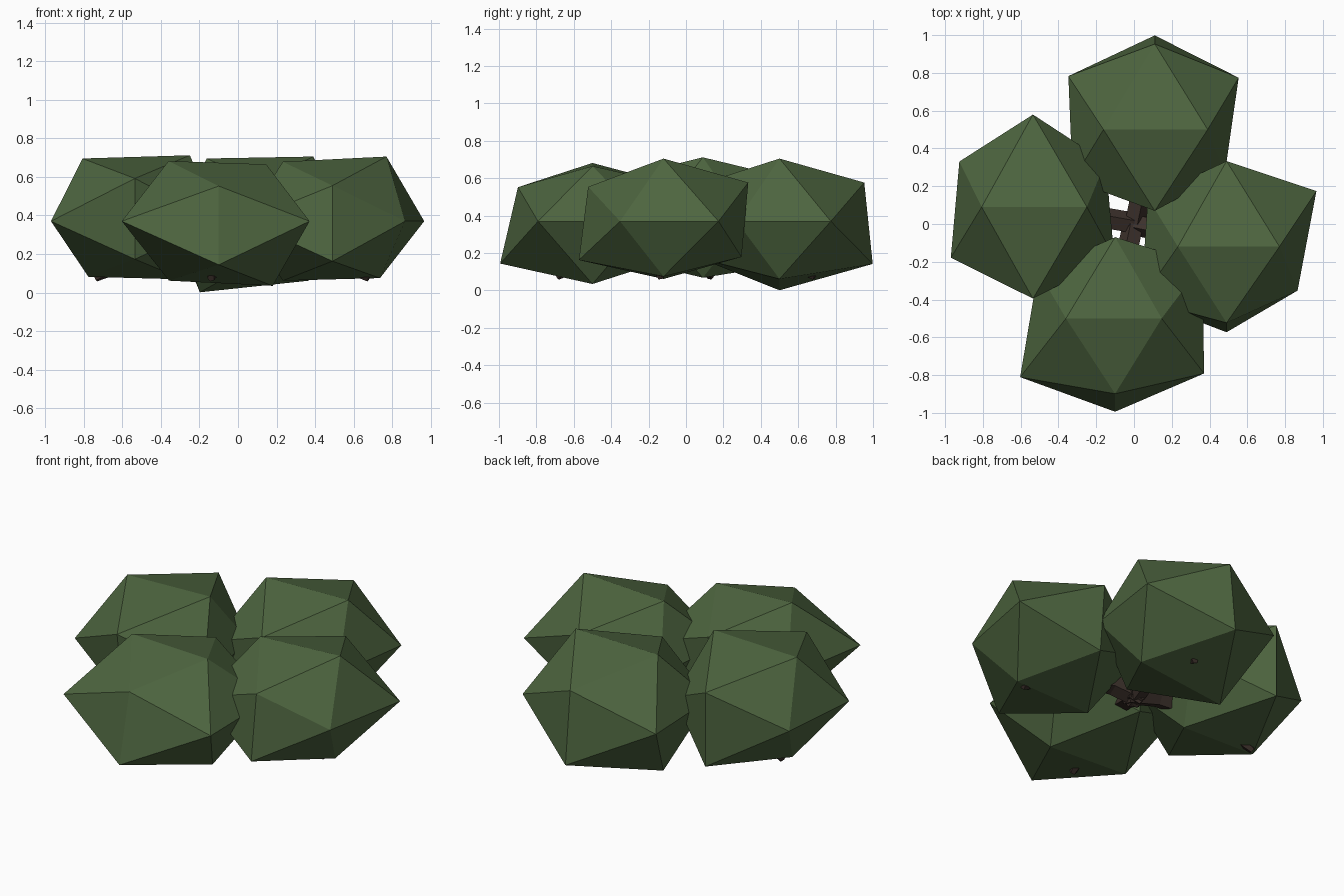
import bpy, bmesh, math
from mathutils import Vector

if "Cube" in bpy.data.objects:
    bpy.data.objects.remove(bpy.data.objects["Cube"])


def material(name, rgb):
    m = bpy.data.materials.new(name)
    m.diffuse_color = (*rgb, 1)
    m.use_nodes = True
    m.node_tree.nodes["Principled BSDF"].inputs["Base Color"].default_value = m.diffuse_color
    return m


LEAF = material("leaf_green", (0.075, 0.13, 0.05))
BARK = material("bark_brown", (0.045, 0.03, 0.024))


def add_object(name, bm, mat):
    bmesh.ops.recalc_face_normals(bm, faces=bm.faces)
    mesh = bpy.data.meshes.new(name)
    bm.to_mesh(mesh)
    bm.free()
    mesh.materials.append(mat)
    ob = bpy.data.objects.new(name, mesh)
    bpy.context.collection.objects.link(ob)


# Squashed icosahedron corners: edge on top and bottom, then y pairs, then x pairs
A, B, SQUASH = 0.28, 0.453, 0.74
CORNERS = [(sx * A, 0, sz * B * SQUASH) for sz in (1, -1) for sx in (-1, 1)]
CORNERS += [(0, sy * B, sz * A * SQUASH) for sy in (1, -1) for sz in (1, -1)]
CORNERS += [(sx * B, sy * A, 0) for sy in (1, -1) for sx in (-1, 1)]


def leaf_clump(name, centre, stretch):
    bm = bmesh.new()
    for c, s in zip(CORNERS, stretch):
        bm.verts.new(Vector(centre) + Vector(c) * s)
    bmesh.ops.convex_hull(bm, input=bm.verts)
    add_object(name, bm, LEAF)


def branch(name, points, radii, sides=5):
    """Tapered low-poly tube along a path."""
    bm = bmesh.new()
    pts = [Vector(p) for p in points]
    rings = []
    for i, p in enumerate(pts):
        d = (pts[min(i + 1, len(pts) - 1)] - pts[max(i - 1, 0)]).normalized()
        side = d.cross(Vector((0, 0, 1))).normalized()
        up = side.cross(d)
        rings.append([bm.verts.new(p + radii[i] * (side * math.cos(t) + up * math.sin(t)))
                      for t in (2 * math.pi * k / sides for k in range(sides))])
    for r0, r1 in zip(rings, rings[1:]):
        for k in range(sides):
            n = (k + 1) % sides
            bm.faces.new((r0[k], r0[n], r1[n], r1[k]))
    bm.faces.new(rings[0])
    bm.faces.new(rings[-1])
    add_object(name, bm, BARK)


# Four leaf clumps, each slightly uneven
leaf_clump("leaf_clump_back", (0.11, 0.5, 0.37),
           (.97, 1, 1.1, .92, 1, 1.1, .95, .95, 1.01, .98, .96, .82))
leaf_clump("leaf_clump_left", (-0.535, 0.09, 0.37),
           (.97, 1.02, .86, .9, 1.08, 1.08, 1.07, .95, .86, .85, .96, .95))
leaf_clump("leaf_clump_front", (-0.1, -0.5, 0.37),
           (.93, .88, .92, 1, .95, .95, .88, 1.09, .9, 1.02, 1.11, 1.04))
leaf_clump("leaf_clump_right", (0.49, -0.12, 0.37),
           (.92, 1, .92, .88, 1, .92, .89, 1, .92, 1.05, 1, .83))

# Four branches arching out from the middle, tips poking out below the leaves
for name, x, y in (("back", 0.14, 0.69), ("left", -0.74, 0.13),
                   ("front", -0.14, -0.69), ("right", 0.68, -0.14)):
    branch("branch_" + name,
           [(x * t, y * t, z) for t, z in ((-.06, .2), (.2, .24), (.55, .22), (.85, .13), (1, .075))],
           (.06, .06, .05, .035, .02))
